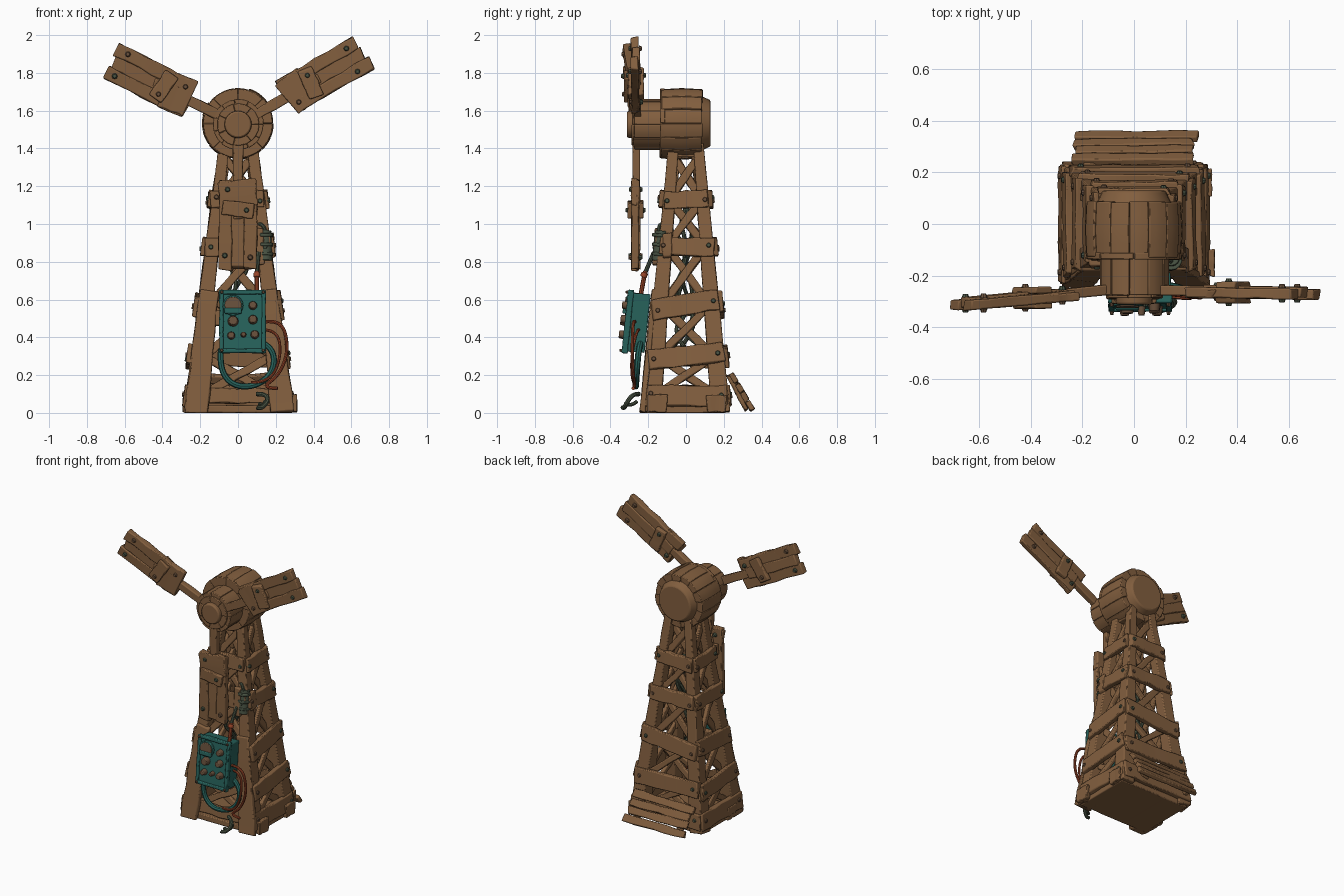
import bpy, bmesh, math, random
from mathutils import Vector as V, Matrix

if "Cube" in bpy.data.objects:
    bpy.data.objects.remove(bpy.data.objects["Cube"])
random.seed(7)
R = random.uniform


def mat(name, c):
    m = bpy.data.materials.new(name)
    m.diffuse_color = (*c, 1)
    m.use_nodes = True
    m.node_tree.nodes["Principled BSDF"].inputs["Base Color"].default_value = m.diffuse_color
    return m


WOOD = mat("brown_wood", (0.225, 0.114, 0.049))
TEAL = mat("teal_paint", (0.02, 0.122, 0.105))
METAL = mat("dark_metal", (0.065, 0.085, 0.055))
RED = mat("red_cable", (0.32, 0.06, 0.022))
RUST = mat("rusty_brown", (0.14, 0.08, 0.045))


def finish(name, bm, m, bevel=0.0):
    bmesh.ops.recalc_face_normals(bm, faces=bm.faces)
    me = bpy.data.meshes.new(name)
    bm.to_mesh(me)
    bm.free()
    me.materials.append(m)
    ob = bpy.data.objects.new(name, me)
    bpy.context.collection.objects.link(ob)
    if bevel:
        b = ob.modifiers.new("worn_edges", 'BEVEL')
        b.width, b.segments, b.limit_method = bevel, 2, 'ANGLE'
    return ob


def plank(name, p0, p1, w, t, n, w1=None, t1=None, rough=0.005, m=WOOD, steps=7):
    """Weathered board from p0 to p1, thickness along n."""
    p0, p1 = V(p0), V(p1)
    d = (p1 - p0).normalized()
    n = (V(n) - d * V(n).dot(d)).normalized()
    s = d.cross(n)
    w1, t1 = w1 or w, t1 or t
    bm, rings = bmesh.new(), []
    for i in range(steps):
        f = i / (steps - 1)
        W, T, ring = w + (w1 - w) * f, t + (t1 - t) * f, []
        for a, b in ((-1, -1), (1, -1), (1, 1), (-1, 1)):
            e = R(-2, 2) * rough if i in (0, steps - 1) else 0
            q = p0.lerp(p1, f) + d * e + s * (a * W / 2 + R(-1, 1) * rough) + n * (b * T / 2 + R(-.4, .4) * rough)
            q.z = max(q.z, 0)
            ring.append(bm.verts.new(q))
        rings.append(ring)
    for r0, r1 in zip(rings, rings[1:]):
        for k in range(4):
            bm.faces.new((r0[k], r0[(k + 1) % 4], r1[(k + 1) % 4], r1[k]))
    bm.faces.new(rings[0])
    bm.faces.new(rings[-1])
    return finish(name, bm, m, 0.006)


def disc(name, p, axis, r, h, m, r2=None, seg=24, bevel=0.004):
    """Cylinder centred at p along axis."""
    bm = bmesh.new()
    rot = V(axis).to_track_quat('Z', 'Y').to_matrix().to_4x4()
    bmesh.ops.create_cone(bm, cap_ends=True, segments=seg, radius1=r, radius2=r2 or r, depth=h,
                          matrix=Matrix.Translation(V(p)) @ rot)
    return finish(name, bm, m, bevel)


def bolt(p, n, r=0.016, m=None):
    disc("bolt", p, n, r, 0.016, m or random.choice((METAL, RUST)), r * 0.6, 8, 0)


def staves(name, n, r0, r1, ya, yb, cz, jit=0.004, bulge=0.0):
    """Ring of separate wooden wedges around the y axis."""
    bm = bmesh.new()
    ys = [ya, ya + (yb - ya) * .25, (ya + yb) / 2, yb - (yb - ya) * .25, yb]
    for i in range(n):
        a0, a1 = 2 * math.pi * (i + .005) / n, 2 * math.pi * (i + .995) / n
        off, rings = R(-jit, jit), []
        for j, y in enumerate(ys):
            ro = r1 + off + bulge * (1 - abs(j - 2) / 2)
            yy = y + (R(-jit, jit) if j in (0, 4) else 0)
            pts = [(r0, a0), (ro, a0), (ro, a0 * .67 + a1 * .33), (ro, a0 * .33 + a1 * .67), (ro, a1), (r0, a1)]
            rings.append([bm.verts.new((r * math.cos(a), yy, cz + r * math.sin(a))) for r, a in pts])
        for q0, q1 in zip(rings, rings[1:]):
            for k in range(6):
                bm.faces.new((q0[k], q0[(k + 1) % 6], q1[(k + 1) % 6], q1[k]))
        bm.faces.new(rings[0])
        bm.faces.new(rings[-1])
    return finish(name, bm, WOOD, 0.004)


def tube(name, pts, r, m):
    """Smooth cable through control points."""
    cu = bpy.data.curves.new(name, 'CURVE')
    cu.dimensions, cu.bevel_depth, cu.bevel_resolution, cu.use_fill_caps = '3D', r, 2, True
    sp = cu.splines.new('NURBS')
    sp.points.add(len(pts) - 1)
    for q, p in zip(sp.points, pts):
        q.co = (*p, 1)
    sp.use_endpoint_u, sp.order_u, sp.resolution_u = True, 3, 6
    tmp = bpy.data.objects.new("tmp", cu)
    bpy.context.collection.objects.link(tmp)
    bpy.context.view_layer.update()
    me = bpy.data.meshes.new_from_object(tmp.evaluated_get(bpy.context.evaluated_depsgraph_get()))
    bpy.data.objects.remove(tmp)
    me.materials.clear()
    me.materials.append(m)
    bpy.context.collection.objects.link(bpy.data.objects.new(name, me))


# ---- tower: tapered four-sided frame
NORM = [V((0, -1, .1)), V((1, 0, .13)), V((0, 1, .1)), V((-1, 0, .13))]


def pt(f, u, z, out=0.0):
    hx, hy = 0.287 - 0.185 * z / 1.4, 0.232 - 0.14 * z / 1.4
    return V([(u * hx, -hy - out, z), (hx + out, u * hy, z), (-u * hx, hy + out, z), (-hx - out, -u * hy, z)][f])


for sx in (-1, 1):
    for sy in (-1, 1):
        plank("tower_leg", (sx * .238, sy * .183, 0), (sx * .075, sy * .065, 1.42), .1, .1, (0, 1, 0),
              .055, .055, .004, steps=12)
    # boards covering the front legs
    plank("front_leg_board", pt(0, sx * .8 + .03, .0), pt(0, sx * .77 + .02, .65), .125, .03, NORM[0], .1, rough=.006)

LEVELS = [(.09, .11), (.30, .105), (.57, .11), (.88, .095), (1.13, .09)]
for f in range(4):
    for i, (z, h) in enumerate(LEVELS):
        if f == 0 and i in (1, 2):
            continue
        tilt = (0, .022, .03, -.004, .004)[i] * (1 if f == 1 else R(-1, 1))
        e, o = (.62, -.03) if f == 0 and i == 0 else (1.0, .006)
        if i == 0 and f:
            o = -.004
        plank("cross_band", pt(f, -e, z - tilt, o), pt(f, e, z + tilt, o), .075 if f == 0 and i == 0 else h,
              .034, NORM[f], rough=.006)
        for u in (-.84, .84):
            if f or i:
                bolt(pt(f, u, z + tilt * u + R(-.015, .015), o + .018), NORM[f])
    # crossed braces between the bands
    for (z0, _), (z1, _) in zip(LEVELS, LEVELS[1:] + [(1.36, 0)]):
        for s, o in ((1, -.03), (-1, -.055)):
            plank("diagonal_brace", pt(f, -.72 * s, z0, o), pt(f, .72 * s, z1, o), .042, .024, NORM[f], rough=.004)

plank("floor", (-.265, 0, .02), (.275, 0, .02), .42, .04, (0, 0, 1), rough=.004)
plank("top_plate", (-.09, 0, 1.37), (.09, 0, 1.37), .16, .03, (0, 0, 1))
for y, x in ((-.15, .295), (.16, .285), (-.1, -.275)):
    plank("base_foot", (x, y - .05, .05), (x, y + .05, .05), .09, .035, (1, 0, 0))
# leaning planks at the back of the base
for k, (y, z) in enumerate(((.25, .185), (.28, .132), (.308, .084), (.337, .036))):
    plank("leaning_plank", (-.235 + R(-.01, .01), y, z + R(-.01, .01)), (.24 + R(-.01, .01), y + .004, z),
          .05, .028, (0, .86, .5))
for x in (-.17, .17):
    plank("leaning_support", (x, .225, .2), (x, .32, .015), .045, .025, (0, .86, .5))

# ---- barrel head, front hub and caps
CZ = 1.533
staves("barrel_staves", 15, .12, .184, -.13, .085, CZ, bulge=.006)
disc("barrel_core", (0, -.02, CZ), (0, 1, 0), .165, .19, WOOD, seg=32)
disc("barrel_back_cap", (0, .1, CZ), (0, 1, 0), .15, .06, WOOD, .122, 28, .008)
staves("barrel_front_ring", 8, .12, .185, -.138, -.11, CZ, .002)
staves("hub_staves", 11, .06, .135, -.275, -.12, CZ - .006, .002)
staves("hub_front_ring", 7, .06, .112, -.288, -.25, CZ - .006, .002)
disc("hub_cap", (0, -.28, CZ - .006), (0, -1, 0), .076, .066, WOOD, .07, 24, .008)

# ---- three blades of rough boards
for ang, rt, y0, y1 in ((30, .782, -.255, -.268), (153, .765, -.245, -.312), (270, .775, -.262, -.266)):
    a = math.radians(ang)
    d, p, c = V((math.cos(a), 0, math.sin(a))), V((-math.sin(a), 0, math.cos(a))), V((0, 0, CZ - .01))

    def bp(r, s, o=0.0):
        return c + d * r + p * s + V((0, y0 + (y1 - y0) * r / .78 - o, 0))
    N = (0, -1, 0)
    plank("blade_arm", bp(.08, 0), bp(.5, 0), .056, .04, N, .05, rough=.003)
    plank("blade_core", bp(.31, 0), bp(rt - .035, 0), .17, .026, N, rough=.005)
    for s, r0, r1, o in ((-.066, .30, rt - .005, .006), (0, .33, rt - .02, -.003), (.066, .29, rt - .015, .004)):
        plank("blade_board", bp(r0, s, o), bp(r1, s, o), .07, .04, N, .072, rough=.006)
    plank("blade_inner_board", bp(.29, -.01, .01), bp(.43, .005, .01), .2, .034, N, rough=.006)
    for o in (.032, -.026):
        plank("blade_strap", bp(.435, -.08, o), bp(.455, .08, o), .08, .026, N, rough=.004)
    for r, s in ((.34, -.055), (.45, .045), (.69, -.07), (.7, .065)):
        o = .047 if r == .45 else .03
        bolt(bp(r, s, o), N)
        bolt(bp(r, s, -o + .004), (0, 1, 0))

# ---- control box on the front, leaning with the tower
B = Matrix.Translation((.024, -.258, .478)) @ Matrix.Rotation(math.radians(-6), 4, 'X')
BN = B.to_3x3() @ V((0, -1, 0))


def bx(x, y, z):
    return B @ V((x, y, z))


plank("control_box", bx(0, 0, -.155), bx(0, 0, .155), .235, .11, BN, rough=.002, m=TEAL)
for s in (-1, 1):
    plank("box_rim_side", bx(s * .112, -.05, -.165), bx(s * .112, -.05, .165), .022, .032, BN, rough=.002, m=TEAL)
    plank("box_rim_end", bx(-.122, -.05, s * .156), bx(.122, -.05, s * .156), .024, .032, BN, rough=.002, m=TEAL)
disc("gauge_rim", bx(-.05, -.06, .085), BN, .054, .02, TEAL)
disc("gauge_face", bx(-.05, -.068, .085), BN, .045, .016, RUST)
plank("gauge_lower_cover", bx(-.095, -.072, .055), bx(-.005, -.072, .055), .03, .022, BN, rough=0, m=TEAL)
for x, z, r in ((.055, .085, .024), (.055, .01, .026), (-.05, .002, .03), (.065, -.07, .024), (-.06, -.075, .022),
                (.005, -.07, .016)):
    disc("knob", bx(x, -.07, z), BN, r, .04, RUST, r * .75, 12)
for s in (-1, 1):
    for z in (-.155, .155):
        bolt(bx(s * .11, -.07, z), BN, .01, RUST)
plank("box_mount", (-.19, -.18, .5), (.2, -.18, .5), .08, .03, NORM[0])

# ---- cables, hoses and fittings
tube("teal_hose", [(-.09, -.25, .34), (-.1, -.26, .24), (-.03, -.265, .14), (.1, -.265, .14), (.19, -.26, .22),
                   (.19, -.25, .34), (.13, -.24, .37)], .016, TEAL)
tube("red_cable", [(.13, -.27, .48), (.23, -.28, .5), (.27, -.285, .34), (.22, -.28, .2), (.12, -.27, .13),
                   (.21, -.28, .13)], .009, RED)
tube("red_cable_lower", [(.13, -.25, .44), (.21, -.26, .44), (.23, -.29, .3), (.17, -.285, .16), (.07, -.27, .16)],
     .008, RED)
tube("red_pipe", [(.1, -.24, .62), (.1, -.23, .68), (.1, -.215, .75)], .012, RED)
tube("upper_pipe", [(.1, -.215, .745), (.1, -.2, .78), (.11, -.17, .85)], .011, METAL)
disc("red_pipe_collar", (.1, -.222, .73), (0, .4, 1), .018, .025, RED, seg=12)
tube("ground_clip", [(.1, -.25, .1), (.15, -.28, .1), (.16, -.31, .06), (.12, -.33, .02), (.1, -.335, .03)], .012, METAL)
tube("ground_clip_jaw", [(.14, -.26, .06), (.16, -.3, .03), (.11, -.32, .05)], .01, METAL)
disc("insulator", (.145, -.138, .885), (0, .1, 1), .036, .16, METAL, .032, 14)
for z in (.84, .89, .94):
    disc("insulator_ring", (.145, -.138, z), (0, .1, 1), .042, .018, METAL, seg=14)
plank("insulator_board", (.115, -.165, .78), (.11, -.15, .98), .05, .03, NORM[0])
plank("side_block", (.185, -.1, .82), (.175, -.1, .95), .05, .03, (1, 0, 0))
tube("insulator_wire", [(.145, -.14, .95), (.14, -.15, 1.0), (.08, -.1, 1.0), (.05, -.03, .92)], .01, METAL)
# loose wiring inside the frame
for k in range(4):
    zs = [.35 + i * .085 for i in range(10)]
    tube("inner_wire", [(R(-1, 1) * (.14 - .09 * z), R(-1, 1) * (.11 - .07 * z), z) for z in zs], .011, METAL)

# ---- soft shading with sharp edges kept
bpy.ops.object.select_all(action='DESELECT')
for o in bpy.context.scene.objects:
    o.select_set(True)
    bpy.context.view_layer.objects.active = o
bpy.ops.object.shade_smooth_by_angle(angle=math.radians(35))
